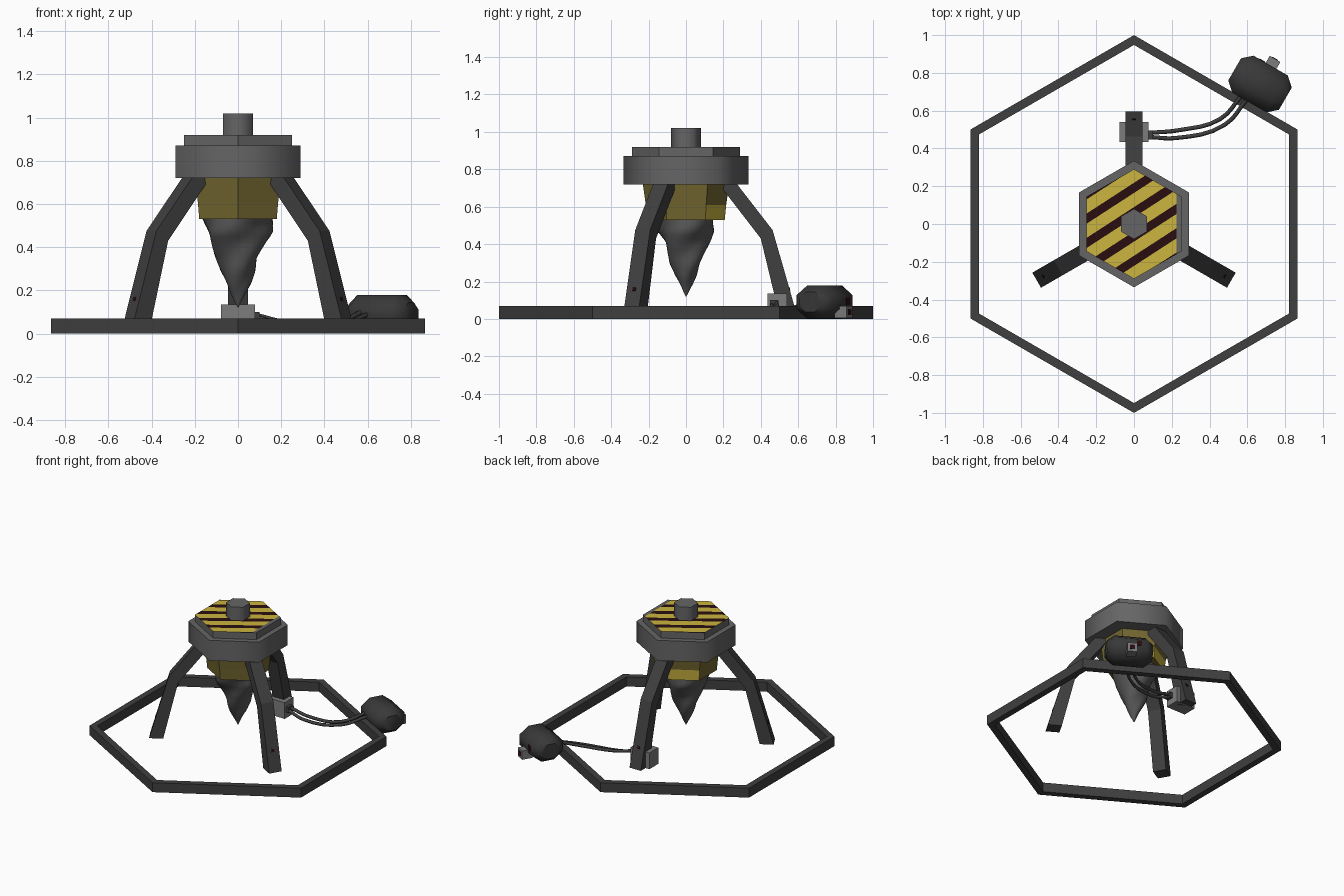
import bpy, bmesh, math
from mathutils import Vector, Matrix

if "Cube" in bpy.data.objects:
    bpy.data.objects.remove(bpy.data.objects["Cube"])

def mat(name, r, g, b):
    m = bpy.data.materials.new(name)
    m.diffuse_color = (r, g, b, 1)
    m.use_nodes = True
    m.node_tree.nodes["Principled BSDF"].inputs["Base Color"].default_value = m.diffuse_color
    return m

FRAME = mat("dark frame grey", 0.05, 0.05, 0.05)
HEAD = mat("head grey", 0.13, 0.13, 0.13)
DRILL = mat("drill grey", 0.095, 0.095, 0.095)
LIGHT = mat("connector light grey", 0.2, 0.2, 0.2)
POD = mat("pod charcoal", 0.04, 0.04, 0.04)
YELLOW = mat("hazard yellow", 0.6, 0.46, 0.05)
OLIVE = mat("dirty yellow", 0.17, 0.135, 0.03)
MAROON = mat("dark maroon", 0.022, 0.004, 0.005)

def finish(name, bm, mats, smooth=None, matrix=None):
    bmesh.ops.recalc_face_normals(bm, faces=bm.faces)
    me = bpy.data.meshes.new(name)
    bm.to_mesh(me)
    bm.free()
    ob = bpy.data.objects.new(name, me)
    bpy.context.collection.objects.link(ob)
    for m in mats:
        me.materials.append(m)
    if matrix:
        ob.matrix_world = matrix
    if smooth:
        bpy.ops.object.select_all(action='DESELECT')
        ob.select_set(True)
        bpy.context.view_layer.objects.active = ob
        bpy.ops.object.shade_smooth_by_angle(angle=math.radians(smooth))
    return ob

def loft(rings, closed=False):
    """Skin a list of equal point rings; cap the ends unless closed."""
    bm = bmesh.new()
    vs = [[bm.verts.new(p) for p in r] for r in rings]
    n = len(vs[0])
    pairs = list(zip(vs, vs[1:])) + ([(vs[-1], vs[0])] if closed else [])
    for a, b in pairs:
        for i in range(n):
            j = (i + 1) % n
            bm.faces.new((a[i], a[j], b[j], b[i]))
    if not closed:
        bm.faces.new(vs[0])
        bm.faces.new(vs[-1])
    return bm

def hexa(r, z):
    return [(r * math.cos(math.radians(30 + 60 * i)),
             r * math.sin(math.radians(30 + 60 * i)), z) for i in range(6)]

def box(name, lo, hi, m, matrix=None):
    rings = [[(lo[0], lo[1], z), (hi[0], lo[1], z), (hi[0], hi[1], z), (lo[0], hi[1], z)]
             for z in (lo[2], hi[2])]
    return finish(name, loft(rings), [m], matrix=matrix)

# hexagonal ground ring
finish("ground_ring", loft([hexa(1, 0), hexa(1, 0.07), hexa(0.948, 0.07), hexa(0.948, 0)], True), [FRAME])

# drill head: wide tier, narrow tier, cap
finish("head_lower_tier", loft([hexa(0.335, 0.72), hexa(0.335, 0.87)]), [HEAD], 65)
finish("head_cap", loft([hexa(0.08, 0.92), hexa(0.08, 1.02)]), [HEAD], 65)

# narrow tier with hazard stripes cut into its top face
bm = loft([hexa(0.29, 0.87), hexa(0.29, 0.92)])
ang, period, dark = math.radians(33), 0.108, 0.045
nrm = Vector((-math.sin(ang), math.cos(ang), 0))

def cut_top(co, no):
    top = [f for f in bm.faces if f.calc_center_median().z > 0.919]
    geom = set(top) | {e for f in top for e in f.edges} | {v for f in top for v in f.verts}
    bmesh.ops.bisect_plane(bm, geom=list(geom), plane_co=co, plane_no=no, dist=1e-5)

for k in range(-3, 4):
    cut_top(nrm * (k * period + 0.03), nrm)
    cut_top(nrm * (k * period + 0.03 + dark), nrm)
cut_top((0.225, 0, 0), (1, 0, 0))
for f in bm.faces:
    c = f.calc_center_median()
    if c.z > 0.919 and c.x < 0.225:
        f.material_index = 2 if (c.dot(nrm) - 0.03) % period < dark else 1
finish("head_striped_tier", bm, [HEAD, YELLOW, MAROON])

# tapered motor body, with cleaner yellow low on the back faces
bm = loft([hexa(0.207, 0.53), hexa(0.215, 0.61), hexa(0.232, 0.73)])
for f in bm.faces:
    c = f.calc_center_median()
    if c.y > 0.1 and 0.54 < c.z < 0.62:
        f.material_index = 1
finish("motor_body", bm, [OLIVE, YELLOW])

# twisted drill bit
profile = [(0.53, 0.158), (0.47, 0.148), (0.41, 0.118), (0.35, 0.095),
           (0.29, 0.078), (0.23, 0.055), (0.17, 0.026), (0.12, 0.002)]
rings = []
for (z0, r0), (z1, r1) in zip(profile, profile[1:]):
    for s in range(3):
        t = s / 3
        z, r = z0 + (z1 - z0) * t, r0 + (r1 - r0) * t
        ring = []
        for i in range(24):
            a = math.tau * i / 24
            rr = r * (1 + 0.09 * math.cos(3 * (a - 9 * z)))
            ring.append((rr * math.cos(a), rr * math.sin(a), z))
        rings.append(ring)
rings.append([(0.002 * math.cos(math.tau * i / 24), 0.002 * math.sin(math.tau * i / 24), 0.12)
              for i in range(24)])
finish("drill_bit", loft(rings), [DRILL], 50)

# three bent legs, each with a small dark bolt on the outer face
outer = [(0.25, 0.75), (0.463, 0.475), (0.595, 0.015)]
inner = [(0.165, 0.735), (0.40, 0.43), (0.50, 0.015)]
for k in range(3):
    rot = Matrix.Rotation(math.radians(90 + 120 * k), 4, 'Z')
    rings = [[(o[0], -0.046, o[1]), (o[0], 0.046, o[1]), (i[0], 0.046, i[1]), (i[0], -0.046, i[1])]
             for o, i in zip(outer, inner)]
    finish(f"leg_{k + 1}", loft(rings), [FRAME], matrix=rot)
    tilt = Matrix.Translation((0.553, 0, 0.16)) @ Matrix.Rotation(math.radians(-16), 4, 'Y')
    box(f"leg_bolt_{k + 1}", (-0.003, -0.01, -0.01), (0.003, 0.01, 0.01), MAROON, rot @ tilt)

# connector clamp on the back leg
box("hose_connector", (-0.078, 0.435, 0.015), (0.078, 0.54, 0.135), LIGHT)
box("connector_nozzle", (0.078, 0.448, 0.06), (0.1, 0.495, 0.1), FRAME)

# barrel pod lying along the ring edge
pod = Matrix.Translation((0.667, 0.741, 0.09)) @ Matrix.Rotation(math.radians(-30), 4, 'Z')
rings = []
for u, s in ((-0.155, 0.6), (-0.105, 1), (0.105, 1), (0.155, 0.6)):
    rings.append([(u, 0.122 * s * math.cos(math.radians(22.5 + 45 * i)),
                   0.096 * s * math.sin(math.radians(22.5 + 45 * i))) for i in range(8)])
finish("power_pod", loft(rings), [POD], 50, pod)
box("pod_outlet", (-0.03, 0.08, -0.085), (0.035, 0.155, -0.02), LIGHT, pod)
box("pod_outlet_hole", (-0.015, 0.154, -0.068), (0.02, 0.158, -0.036), MAROON, pod)
box("pod_mark", (-0.07, 0.108, -0.015), (-0.035, 0.116, 0.025), MAROON, pod)

# two hoses from connector to pod
paths = [[(0.09, 0.483, 0.085), (0.24, 0.497, 0.05), (0.455, 0.555, 0.05), (0.57, 0.68, 0.1)],
         [(0.09, 0.46, 0.075), (0.22, 0.455, 0.04), (0.48, 0.525, 0.045), (0.6, 0.665, 0.09)]]
for k, pts in enumerate(paths):
    cu = bpy.data.curves.new(f"hose_{k + 1}", 'CURVE')
    cu.dimensions = '3D'
    cu.bevel_depth = 0.011
    cu.bevel_resolution = 1
    cu.resolution_u = 4
    sp = cu.splines.new('BEZIER')
    sp.bezier_points.add(len(pts) - 1)
    for bp, p in zip(sp.bezier_points, pts):
        bp.co = p
        bp.handle_left_type = bp.handle_right_type = 'AUTO'
    cu.materials.append(FRAME)
    bpy.context.collection.objects.link(bpy.data.objects.new(f"hose_{k + 1}", cu))
